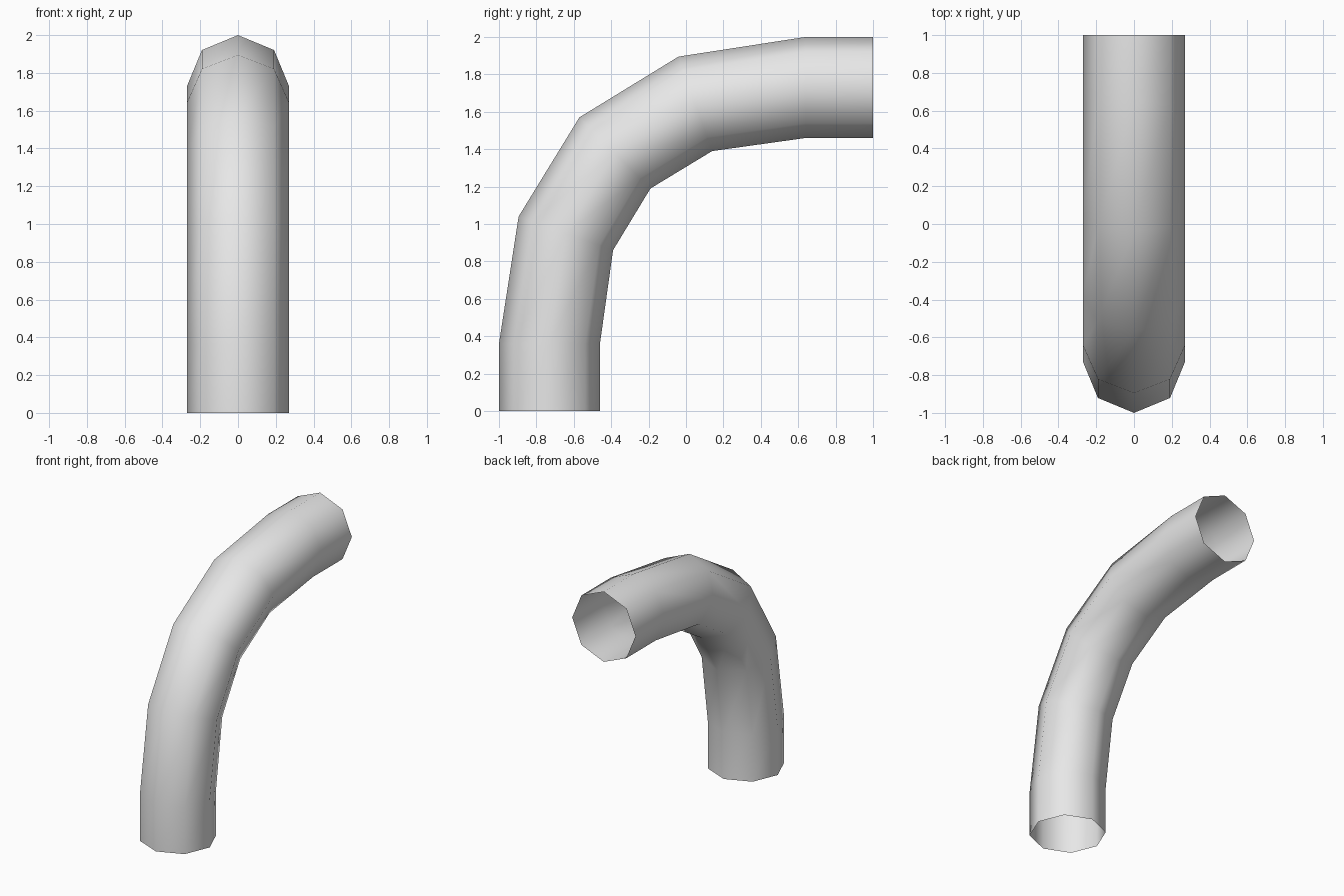
import bpy, bmesh
from math import sin, cos, tau
from mathutils import Vector

if "Cube" in bpy.data.objects:
    bpy.data.objects.remove(bpy.data.objects["Cube"], do_unlink=True)

SIDES = 8
RADIUS = 0.27

# Outer and inner bend points (y, z) of each ring, from the foot to the middle of the bend
half = [
    ((-1.0, 0.0), (-0.46, 0.0)),
    ((-1.0, 0.36), (-0.46, 0.36)),
    ((-0.895, 1.04), (-0.39, 0.86)),
    ((-0.57, 1.57), (-0.19, 1.19)),
]


def flip(p):
    """Reflect a point across the diagonal plane of the bend."""
    return (1 - p[1], 1 - p[0])


rings = half + [(flip(o), flip(i)) for o, i in reversed(half[:-1])]

# Material
grey = bpy.data.materials.new("light grey")
grey.use_nodes = True
colour = (0.8, 0.8, 0.8, 1)
grey.diffuse_color = colour
grey.node_tree.nodes["Principled BSDF"].inputs["Base Color"].default_value = colour

# Open octagonal tube, bridged ring by ring
bm = bmesh.new()
loops = []
for outer, inner in rings:
    o, i = Vector((0, *outer)), Vector((0, *inner))
    mid, arm = (o + i) / 2, (o - i) / 2
    loops.append([
        bm.verts.new(mid + arm * cos(tau * k / SIDES)
                     + Vector((RADIUS * sin(tau * k / SIDES), 0, 0)))
        for k in range(SIDES)
    ])
for a, b in zip(loops, loops[1:]):
    for k in range(SIDES):
        n = (k + 1) % SIDES
        bm.faces.new((a[k], a[n], b[n], b[k])).smooth = True

mesh = bpy.data.meshes.new("pipe_elbow")
bm.to_mesh(mesh)
bm.free()
mesh.materials.append(grey)
pipe = bpy.data.objects.new("pipe_elbow", mesh)
bpy.context.collection.objects.link(pipe)
